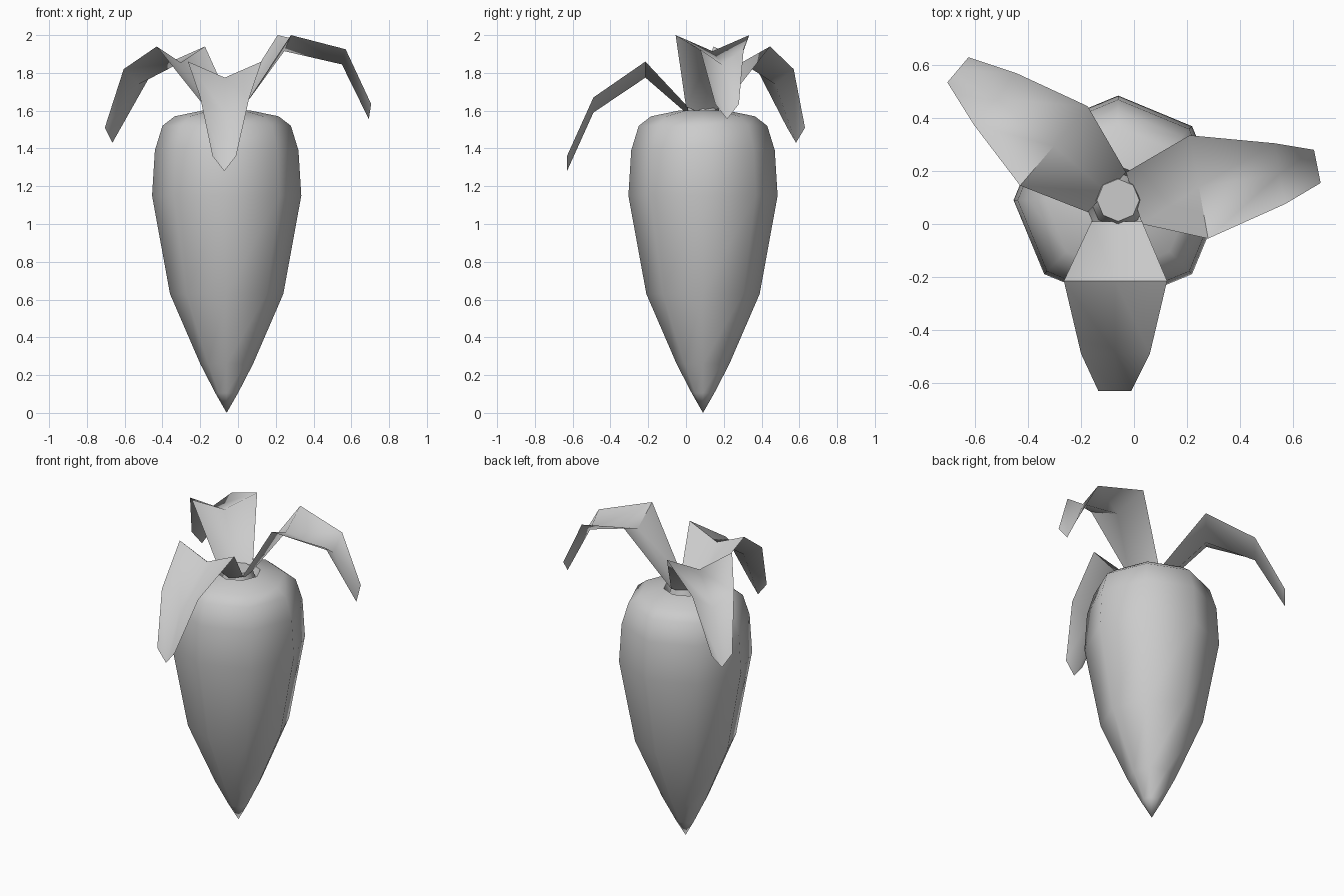
import bpy, bmesh, math

if "Cube" in bpy.data.objects:
    bpy.data.objects.remove(bpy.data.objects["Cube"])

CX, CY = -0.06, 0.09   # axis of the root
SIDES = 8


def make_object(name, verts, faces, angle):
    mesh = bpy.data.meshes.new(name)
    mesh.from_pydata(verts, [], faces)
    bm = bmesh.new()
    bm.from_mesh(mesh)
    bmesh.ops.recalc_face_normals(bm, faces=bm.faces)
    bm.to_mesh(mesh)
    bm.free()
    obj = bpy.data.objects.new(name, mesh)
    bpy.context.collection.objects.link(obj)
    bpy.ops.object.select_all(action='DESELECT')
    obj.select_set(True)
    bpy.context.view_layer.objects.active = obj
    bpy.ops.object.shade_smooth_by_angle(angle=math.radians(angle))
    return obj


def lathe(name, tip_z, profile, angle):
    """Eight-sided turned solid: pointed bottom, flat cap on the last ring."""
    verts = [(CX, CY, tip_z)]
    for r, z in profile:
        for i in range(SIDES):
            a = 2 * math.pi * i / SIDES
            verts.append((CX + r * math.cos(a), CY + r * math.sin(a), z))
    ring = lambda k, i: 1 + k * SIDES + i % SIDES
    faces = [(0, ring(0, i + 1), ring(0, i)) for i in range(SIDES)]
    for k in range(len(profile) - 1):
        for i in range(SIDES):
            faces.append((ring(k, i), ring(k, i + 1), ring(k + 1, i + 1), ring(k + 1, i)))
    faces.append([ring(len(profile) - 1, i) for i in range(SIDES)])
    return make_object(name, verts, faces, angle)


def leaf(name, rows):
    """Folded leaf; each row is left xy, right xy, edge height, crease depth."""
    verts, faces = [], []
    for x1, y1, x2, y2, z, dip in rows:
        verts += [(x1, y1, z), ((x1 + x2) / 2, (y1 + y2) / 2, z - dip), (x2, y2, z)]
    for k in range(len(rows) - 1):
        for j in range(2):
            a = 3 * k + j
            faces.append((a, a + 1, a + 4, a + 3))
    return make_object(name, verts, faces, 60)


# Root body with a recessed crown and stem stub
lathe("root_body", 0.0, [
    (0.06, 0.105), (0.14, 0.26), (0.30, 0.63), (0.395, 1.15), (0.38, 1.39),
    (0.34, 1.52), (0.275, 1.57), (0.13, 1.60), (0.105, 1.54), (0.08, 1.62)], 50)

# Three drooping leaves
leaf("front_leaf", [
    (-0.16, 0.01, 0.03, 0.01, 1.62, 0.04),
    (-0.265, -0.215, 0.125, -0.215, 1.86, 0.085),
    (-0.20, -0.49, 0.06, -0.49, 1.67, 0.08),
    (-0.135, -0.63, -0.01, -0.63, 1.36, 0.08)])
leaf("right_leaf", [
    (0.03, 0.0, -0.03, 0.195, 1.62, 0.04),
    (0.28, -0.055, 0.21, 0.335, 2.0, 0.085),
    (0.57, 0.075, 0.53, 0.305, 1.925, 0.08),
    (0.705, 0.155, 0.68, 0.28, 1.635, 0.08)])
leaf("back_left_leaf", [
    (-0.03, 0.195, -0.175, 0.045, 1.62, 0.04),
    (-0.175, 0.445, -0.43, 0.145, 1.94, 0.085),
    (-0.445, 0.57, -0.605, 0.375, 1.82, 0.08),
    (-0.625, 0.63, -0.705, 0.535, 1.51, 0.08)])
